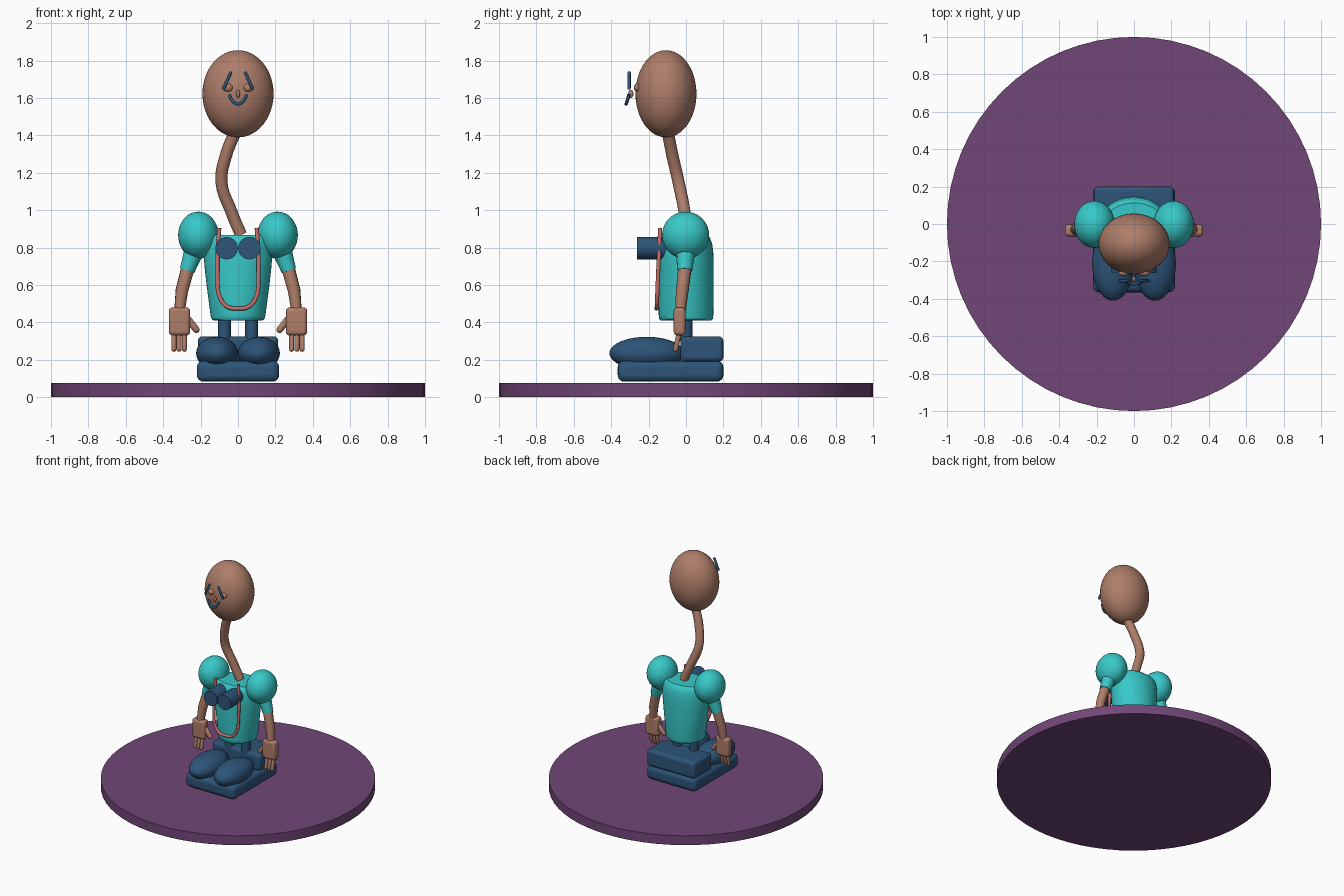
import bpy, bmesh, math
from mathutils import Vector

if "Cube" in bpy.data.objects:
    bpy.data.objects.remove(bpy.data.objects["Cube"])


def material(name, rgb):
    m = bpy.data.materials.new(name)
    m.diffuse_color = (*rgb, 1)
    m.use_nodes = True
    m.node_tree.nodes["Principled BSDF"].inputs["Base Color"].default_value = m.diffuse_color
    return m


SKIN = material("skin", (0.42, 0.205, 0.14))
TEAL = material("teal", (0.04, 0.58, 0.58))
NAVY = material("navy", (0.026, 0.09, 0.19))
PURPLE = material("purple", (0.165, 0.062, 0.185))
PINK = material("pink", (0.60, 0.16, 0.15))


def finish(o, name, mat, angle=40):
    o.name = name
    o.data.materials.clear()
    o.data.materials.append(mat)
    bpy.ops.object.select_all(action='DESELECT')
    o.select_set(True)
    bpy.context.view_layer.objects.active = o
    bpy.ops.object.transform_apply(location=False, rotation=True, scale=True)
    bpy.ops.object.shade_smooth_by_angle(angle=math.radians(angle))
    return o


def ellipsoid(name, mat, loc, radii, seg=40):
    bpy.ops.mesh.primitive_uv_sphere_add(segments=seg, ring_count=seg // 2, location=loc)
    o = bpy.context.object
    o.scale = radii
    return finish(o, name, mat)


def box(name, mat, lo, hi, bevel):
    lo, hi = Vector(lo), Vector(hi)
    bpy.ops.mesh.primitive_cube_add(size=1, location=(lo + hi) / 2)
    o = bpy.context.object
    o.scale = hi - lo
    finish(o, name, mat)
    b = o.modifiers.new("round", 'BEVEL')
    b.width, b.segments = bevel, 4
    return o


def cylinder(name, mat, loc, r, depth, axis='Z', seg=32, bevel=0.0):
    rot = (math.pi / 2, 0, 0) if axis == 'Y' else (0, 0, 0)
    bpy.ops.mesh.primitive_cylinder_add(vertices=seg, radius=r, depth=depth, location=loc, rotation=rot)
    o = finish(bpy.context.object, name, mat)
    if bevel:
        b = o.modifiers.new("round", 'BEVEL')
        b.width, b.segments = bevel, 3
    return o


def tube(name, mat, pts, radii, smooth=False):
    """Round tube along points, with a radius at each point."""
    if not isinstance(radii, (list, tuple)):
        radii = [radii] * len(pts)
    c = bpy.data.curves.new(name, 'CURVE')
    c.dimensions, c.bevel_depth, c.bevel_resolution = '3D', 1.0, 4
    c.use_fill_caps, c.resolution_u = True, 10
    s = c.splines.new('BEZIER' if smooth else 'POLY')
    dst = s.bezier_points if smooth else s.points
    dst.add(len(pts) - 1)
    for p, co, r in zip(dst, pts, radii):
        p.co = co if smooth else (*co, 1)
        p.radius = r
        if smooth:
            p.handle_left_type = p.handle_right_type = 'AUTO'
    o = bpy.data.objects.new(name, c)
    bpy.context.collection.objects.link(o)
    bpy.ops.object.select_all(action='DESELECT')
    o.select_set(True)
    bpy.context.view_layer.objects.active = o
    bpy.ops.object.convert(target='MESH')
    return finish(bpy.context.object, name, mat)


def capsule(name, mat, a, b, r):
    """Straight rod with rounded ends."""
    a, b = Vector(a), Vector(b)
    d = (b - a).normalized() * r
    steps = [(0, .05), (.13, .5), (.5, .87), (1, 1)]
    pts = [a + d * t for t, _ in steps] + [b - d * t for t, _ in reversed(steps)]
    rad = [r * k for _, k in steps] + [r * k for _, k in reversed(steps)]
    return tube(name, mat, pts, rad)


def loft(name, mat, rings, n=48):
    """Stack of ellipses (z, rx, ry) joined and capped."""
    bm = bmesh.new()
    prev = None
    for z, rx, ry in rings:
        ring = [bm.verts.new((rx * math.cos(2 * math.pi * i / n),
                              ry * math.sin(2 * math.pi * i / n), z)) for i in range(n)]
        if prev:
            for i in range(n):
                j = (i + 1) % n
                bm.faces.new((prev[i], prev[j], ring[j], ring[i]))
        else:
            bm.faces.new(list(reversed(ring)))
        prev = ring
    bm.faces.new(prev)
    me = bpy.data.meshes.new(name)
    bm.to_mesh(me)
    bm.free()
    o = bpy.data.objects.new(name, me)
    bpy.context.collection.objects.link(o)
    return finish(o, name, mat)


# Round stand
cylinder("stand", PURPLE, (0, 0, 0.0375), 1.0, 0.075, seg=64)

# Footwear: sole, heel block
box("sole", NAVY, (-0.22, -0.365, 0.083), (0.22, 0.20, 0.195), 0.035)
box("heel_block", NAVY, (-0.215, -0.03, 0.19), (0.215, 0.20, 0.325), 0.025)

# Torso
loft("torso", TEAL, [(0.41, 0.13, 0.135), (0.418, 0.142, 0.143), (0.44, 0.147, 0.146),
                     (0.60, 0.168, 0.147), (0.70, 0.179, 0.147), (0.77, 0.184, 0.146),
                     (0.82, 0.181, 0.140), (0.853, 0.174, 0.128), (0.867, 0.16, 0.112)])

# Bent neck and head
tube("neck", SKIN, [(0.015, 0.005, 0.87), (-0.035, -0.008, 0.99), (-0.088, -0.04, 1.15),
                    (-0.065, -0.072, 1.29), (-0.01, -0.10, 1.43)], 0.033, smooth=True)
ellipsoid("head", SKIN, (0, -0.107, 1.622), (0.19, 0.163, 0.233), 48)

# Face
ellipsoid("nose", SKIN, (0, -0.295, 1.622), (0.011, 0.014, 0.022), 16)
tube("mouth", NAVY, [(-0.046, -0.306, 1.617), (-0.03, -0.314, 1.585), (0, -0.32, 1.568),
                     (0.03, -0.314, 1.585), (0.046, -0.306, 1.617)], 0.009, smooth=True)

# Pendant strap on the chest
tube("strap", PINK, [(-0.10, -0.138, 0.905), (-0.108, -0.143, 0.80), (-0.109, -0.15, 0.64),
                     (-0.099, -0.154, 0.54), (-0.06, -0.156, 0.486), (0, -0.157, 0.474),
                     (0.06, -0.156, 0.486), (0.099, -0.154, 0.54), (0.109, -0.15, 0.64),
                     (0.108, -0.143, 0.80), (0.10, -0.138, 0.905)], 0.011, smooth=True)

# Mirrored parts
for s, side in ((-1, "left"), (1, "right")):
    ellipsoid(f"toe_cap_{side}", NAVY, (s * 0.112, -0.21, 0.235), (0.112, 0.20, 0.088))
    cylinder(f"leg_{side}", NAVY, (s * 0.072, 0.0, 0.37), 0.034, 0.14)
    cylinder(f"chest_lens_{side}", NAVY, (s * 0.061, -0.185, 0.797), 0.06, 0.155, 'Y')

    ellipsoid(f"eye_{side}", SKIN, (s * 0.055, -0.262, 1.655), (0.027, 0.017, 0.022), 20)
    capsule(f"brow_{side}", NAVY, (s * 0.036, -0.304, 1.742), (s * 0.08, -0.304, 1.645), 0.009)

    ellipsoid(f"shoulder_{side}", TEAL, (s * 0.212, -0.002, 0.866), (0.108, 0.126, 0.126))
    tube(f"sleeve_{side}", TEAL, [(s * 0.215, 0, 0.84), (s * 0.272, -0.006, 0.677)], [0.06, 0.04])
    tube(f"forearm_{side}", SKIN, [(s * 0.268, -0.006, 0.69), (s * 0.30, -0.02, 0.57),
                                   (s * 0.313, -0.03, 0.46)], [0.036, 0.034, 0.028])

    # Hand: palm, fingers, thumb
    box(f"palm_{side}", SKIN, (min(s * 0.256, s * 0.37), -0.066, 0.33),
        (max(s * 0.256, s * 0.37), -0.002, 0.48), 0.02)
    for i, x in enumerate((0.287, 0.315, 0.343)):
        capsule(f"finger_{side}_{i + 1}", SKIN, (s * x, -0.036, 0.35), (s * x, -0.058, 0.243), 0.0135)
    capsule(f"thumb_{side}", SKIN, (s * 0.275, -0.032, 0.428), (s * 0.212, -0.036, 0.347), 0.018)
